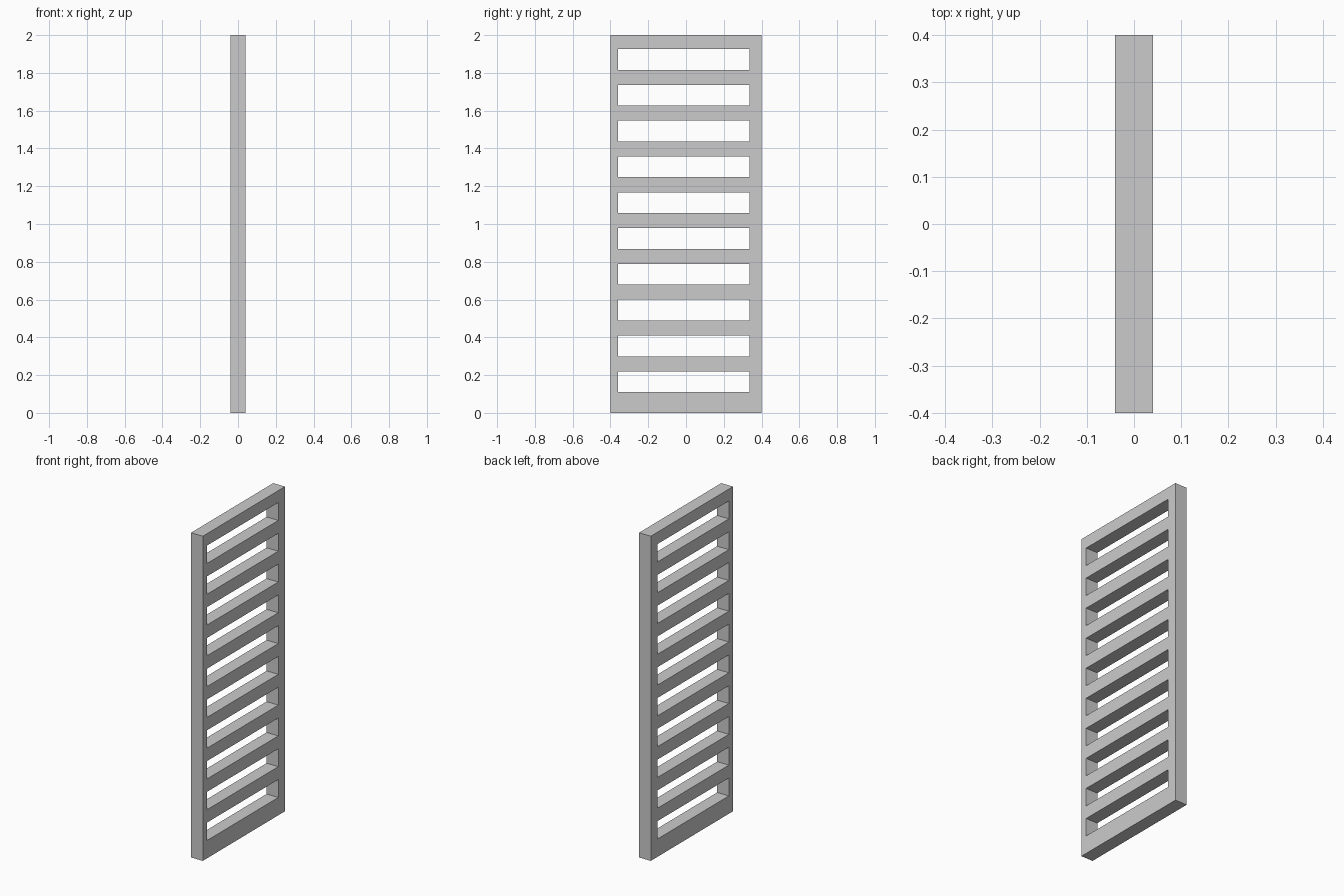
import bpy, bmesh

if "Cube" in bpy.data.objects:
    bpy.data.objects.remove(bpy.data.objects["Cube"])

# Panel outline and slot layout
WIDTH, HEIGHT, DEPTH = 0.8, 2.0, 0.08
SLOT_Y = (-0.36, 0.335)
SLOT_COUNT, SLOT_START, SLOT_PITCH, SLOT_H = 10, 0.11, 0.1896, 0.11

# Cut lines: every odd row in the middle column is an open slot
ys = [-WIDTH / 2, *SLOT_Y, WIDTH / 2]
zs = [0.0]
for i in range(SLOT_COUNT):
    z = SLOT_START + i * SLOT_PITCH
    zs += [z, z + SLOT_H]
zs.append(HEIGHT)

# Flat slotted sheet
bm = bmesh.new()
grid = [[bm.verts.new((0, y, z)) for y in ys] for z in zs]
for r in range(len(zs) - 1):
    for c in range(len(ys) - 1):
        if c == 1 and r % 2 == 1:
            continue
        bm.faces.new((grid[r][c], grid[r][c + 1], grid[r + 1][c + 1], grid[r + 1][c]))
mesh = bpy.data.meshes.new("slotted_panel")
bm.to_mesh(mesh)
bm.free()

panel = bpy.data.objects.new("slotted_panel", mesh)
bpy.context.collection.objects.link(panel)

# Panel thickness, centred on x = 0
thick = panel.modifiers.new("thickness", 'SOLIDIFY')
thick.thickness = DEPTH
thick.offset = 0
